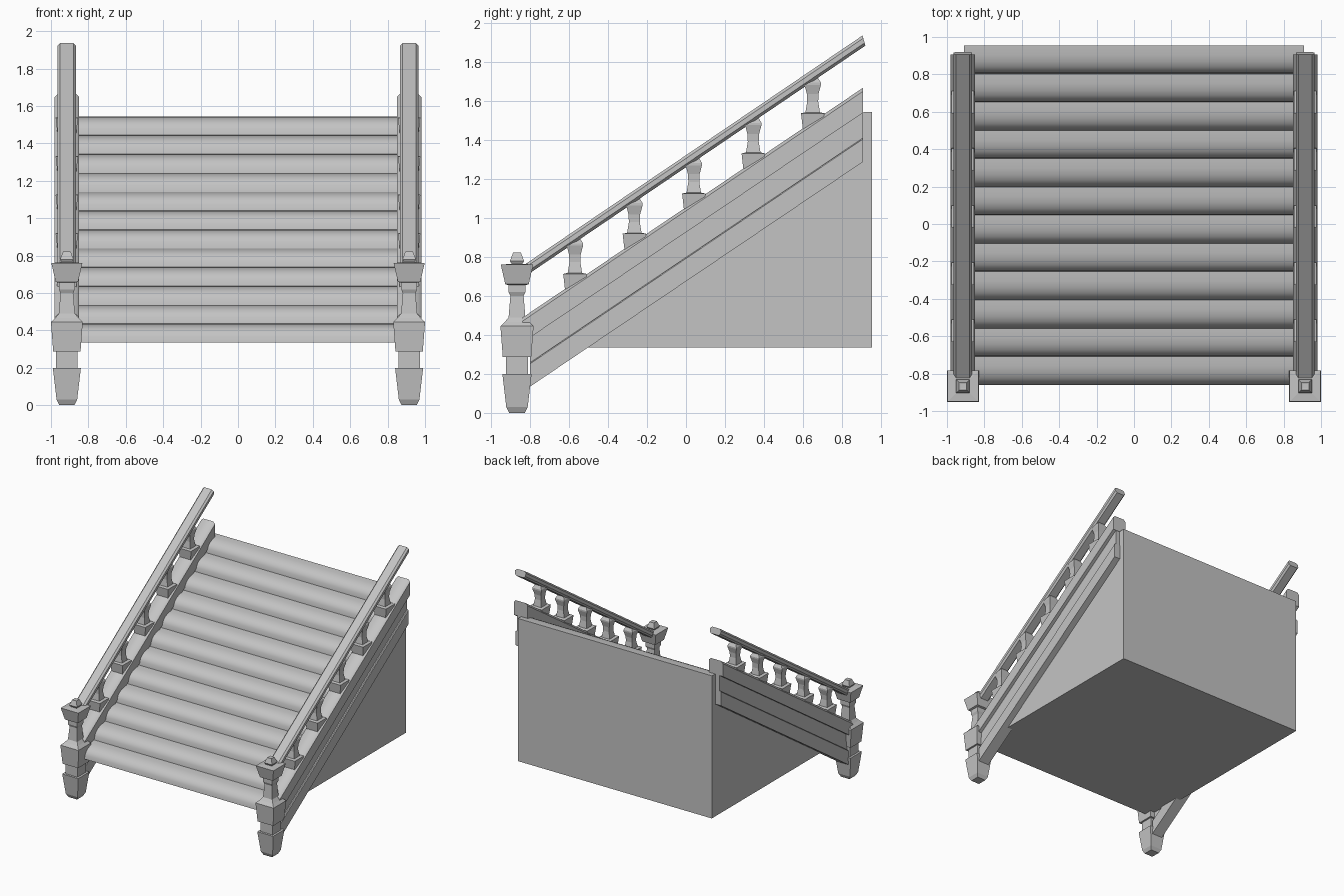
import bpy
import bmesh
import math

cube = bpy.data.objects.get("Cube")
if cube:
    bpy.data.objects.remove(cube)

GREY = (0.55, 0.55, 0.55, 1.0)
stone = bpy.data.materials.new("plain grey")
stone.use_nodes = True
stone.diffuse_color = GREY
stone.node_tree.nodes["Principled BSDF"].inputs["Base Color"].default_value = GREY

SIDE_X = 0.915      # centre line of each balustrade
SLOPE = 0.675       # rise over run


def loft(name, rings, smooth=None):
    """Skin a list of equal-length vertex rings and cap both ends."""
    bm = bmesh.new()
    loops = [[bm.verts.new(p) for p in ring] for ring in rings]
    n = len(loops[0])
    for a, b in zip(loops, loops[1:]):
        for i in range(n):
            j = (i + 1) % n
            bm.faces.new((a[i], a[j], b[j], b[i]))
    bm.faces.new(loops[0][::-1])
    bm.faces.new(loops[-1])
    bmesh.ops.recalc_face_normals(bm, faces=bm.faces)
    mesh = bpy.data.meshes.new(name)
    bm.to_mesh(mesh)
    bm.free()
    mesh.materials.append(stone)
    obj = bpy.data.objects.new(name, mesh)
    bpy.context.collection.objects.link(obj)
    if smooth:
        bpy.ops.object.select_all(action='DESELECT')
        obj.select_set(True)
        bpy.context.view_layer.objects.active = obj
        bpy.ops.object.shade_smooth_by_angle(angle=math.radians(smooth))
    return obj


def turned_square(name, x, y, z, profile):
    """Stack square rings given as (half width, height)."""
    corners = ((-1, -1), (1, -1), (1, 1), (-1, 1))
    return loft(name, [[(x + cx * h, y + cy * h, z + up) for cx, cy in corners]
                       for h, up in profile])


def sloped_bar(name, x, section, y0, y1, z_end, slope=SLOPE, lean=0, smooth=None):
    """Run an (x, z) section up the slope; z_end is its height at y1."""
    rings = [[(x + sx, y - lean * sz, z_end + slope * (y - y1) + sz)
              for sx, sz in section] for y in (y0, y1)]
    return loft(name, rings, smooth)


def chamfered(half, low, high, cut, both=False):
    """Rectangle section with its top (or all) corners cut."""
    bottom = ([(-half, low + cut), (-half + cut, low), (half - cut, low),
               (half, low + cut)] if both else [(-half, low), (half, low)])
    return bottom + [(half, high - cut), (half - cut, high),
                     (-half + cut, high), (-half, high - cut)]


# Solid stair block with rounded treads
STEPS, RUN, RISE = 12, 0.1512, 0.1008
FRONT, BASE, SEG = -0.86, 0.335, 6
profile = [(FRONT, BASE)]
for s in range(STEPS):
    for k in range(1, SEG + 1):
        t = math.pi / 2 * k / SEG
        profile.append((FRONT + RUN * (s + 1 - math.cos(t) ** 0.8),
                        BASE + RISE * (s + math.sin(t) ** 0.8)))
profile.append((FRONT + STEPS * RUN, BASE))
loft("stair_block", [[(x, y, z) for y, z in profile] for x in (-0.91, 0.91)], 50)

POST = [(0.04, 0), (0.055, 0.03), (0.075, 0.2), (0.057, 0.2), (0.057, 0.287),
        (0.073, 0.287), (0.085, 0.445), (0.062, 0.467), (0.043, 0.49),
        (0.034, 0.6), (0.043, 0.62), (0.043, 0.655), (0.06, 0.66),
        (0.083, 0.76), (0.028, 0.765), (0.036, 0.78), (0.02, 0.822), (0.012, 0.82)]
BALUSTER = [(0.045, -0.13), (0.06, 0), (0.037, 0.005), (0.028, 0.06),
            (0.03, 0.1), (0.042, 0.145), (0.042, 0.157), (0.022, 0.19)]

for side, sign in (("left", 1), ("right", -1)):
    x = sign * SIDE_X
    turned_square(side + "_newel_post", x, -0.867, 0, POST)

    # Stringer: wide top rail, recessed middle panel, lower strip
    sloped_bar(side + "_stringer_rail", x, chamfered(0.065, -0.128, 0, 0.018),
               -0.84, 0.907, 1.667, smooth=50)
    sloped_bar(side + "_stringer_panel", x, chamfered(0.035, -0.2, 0.08, 0.01),
               -0.80, 0.905, 1.49)
    sloped_bar(side + "_stringer_strip", x, chamfered(0.05, 0, 0.123, 0.006),
               -0.80, 0.907, 1.287)

    # Balusters climbing the stringer
    for i in range(5):
        y = -0.57 + 0.305 * i
        turned_square(f"{side}_baluster_{i + 1}", x, y, 0.713 + 0.206 * i, BALUSTER)

    # Flattened octagonal handrail
    sloped_bar(side + "_handrail", x, chamfered(0.05, -0.026, 0.026, 0.014, True),
               -0.82, 0.913, 1.91, slope=0.678, lean=0.28)
